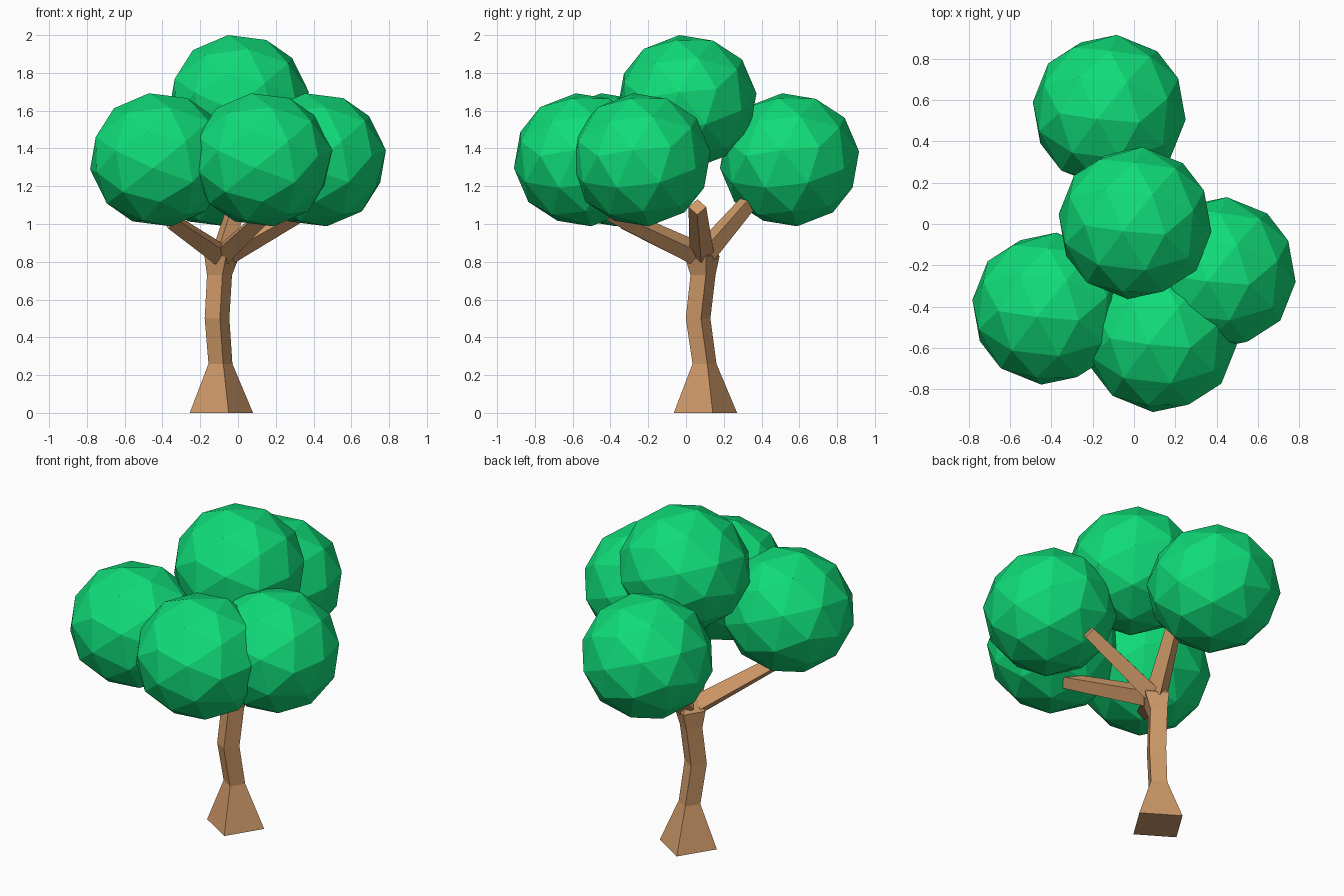
import bpy, bmesh
from math import cos, sin, pi, radians
from mathutils import Vector, Euler

if "Cube" in bpy.data.objects:
    bpy.data.objects.remove(bpy.data.objects["Cube"])


def material(name, rgb):
    m = bpy.data.materials.new(name)
    m.diffuse_color = (*rgb, 1)
    m.use_nodes = True
    m.node_tree.nodes["Principled BSDF"].inputs["Base Color"].default_value = m.diffuse_color
    return m


bark = material("bark", (0.62, 0.32, 0.14))
leaf = material("leaf", (0.005, 0.72, 0.19))


def finish(bm, name, mat, location=(0, 0, 0)):
    bmesh.ops.recalc_face_normals(bm, faces=bm.faces)
    mesh = bpy.data.meshes.new(name)
    bm.to_mesh(mesh)
    bm.free()
    mesh.materials.append(mat)
    ob = bpy.data.objects.new(name, mesh)
    ob.location = location
    bpy.context.collection.objects.link(ob)
    return ob


def loft(name, rings, mat):
    """Skin a closed four-sided tube through rings of corner points."""
    bm = bmesh.new()
    loops = [[bm.verts.new(p) for p in ring] for ring in rings]
    for a, b in zip(loops, loops[1:]):
        for i in range(4):
            j = (i + 1) % 4
            bm.faces.new((a[i], a[j], b[j], b[i]))
    bm.faces.new(loops[0][::-1])
    bm.faces.new(loops[-1])
    return finish(bm, name, mat)


def square(center, radius, turn=0.0, axis=None):
    """Corners of a square, level or facing along an axis."""
    pts = [Vector((cos(turn + i * pi / 2), sin(turn + i * pi / 2), 0)) * radius
           for i in range(4)]
    if axis is not None:
        q = axis.to_track_quat('Z', 'Y')
        pts = [q @ p for p in pts]
    return [Vector(center) + p for p in pts]


# Trunk: flared foot, slight bend, swollen fork
trunk = [((-0.088, 0.103, 0.00), 0.172), ((-0.093, 0.098, 0.26), 0.065),
         ((-0.111, 0.064, 0.50), 0.067), ((-0.098, 0.090, 0.73), 0.068),
         ((-0.085, 0.085, 0.83), 0.095), ((-0.080, 0.080, 0.90), 0.035)]
loft("trunk", [square(c, r, radians(13)) for c, r in trunk], bark)

# Four tapering branches
fork = Vector((-0.085, 0.085, 0.83))
branches = {"branch_left": (-0.36, -0.33, 1.02), "branch_front": (0.16, -0.40, 1.06),
            "branch_right": (0.38, 0.06, 1.09), "branch_back": (0.0, 0.345, 1.13)}
for name, tip in branches.items():
    tip = Vector(tip)
    axis = tip - fork
    loft(name, [square(fork + axis * 0.08, 0.064, 0, axis),
                square(tip, 0.047, 0, axis)], bark)

# Foliage: one faceted ball shape fitted to its half extents and repeated
HALF = (0.37, 0.368, 0.352)
clumps = {"foliage_top": (0.005, 0.005, 1.648), "foliage_left": (-0.413, -0.41, 1.34),
          "foliage_front": (0.128, -0.543, 1.34), "foliage_right": (0.413, -0.238, 1.34),
          "foliage_back": (-0.12, 0.548, 1.34)}
for name, center in clumps.items():
    bm = bmesh.new()
    bmesh.ops.create_icosphere(bm, subdivisions=2, radius=1)
    turn = Euler((0.35, 0.25, 0.6)).to_matrix()
    for v in bm.verts:
        v.co = turn @ v.co
    reach = [max(abs(v.co[k]) for v in bm.verts) for k in range(3)]
    for v in bm.verts:
        v.co = Vector([v.co[k] * HALF[k] / reach[k] for k in range(3)])
    finish(bm, name, leaf, center)
